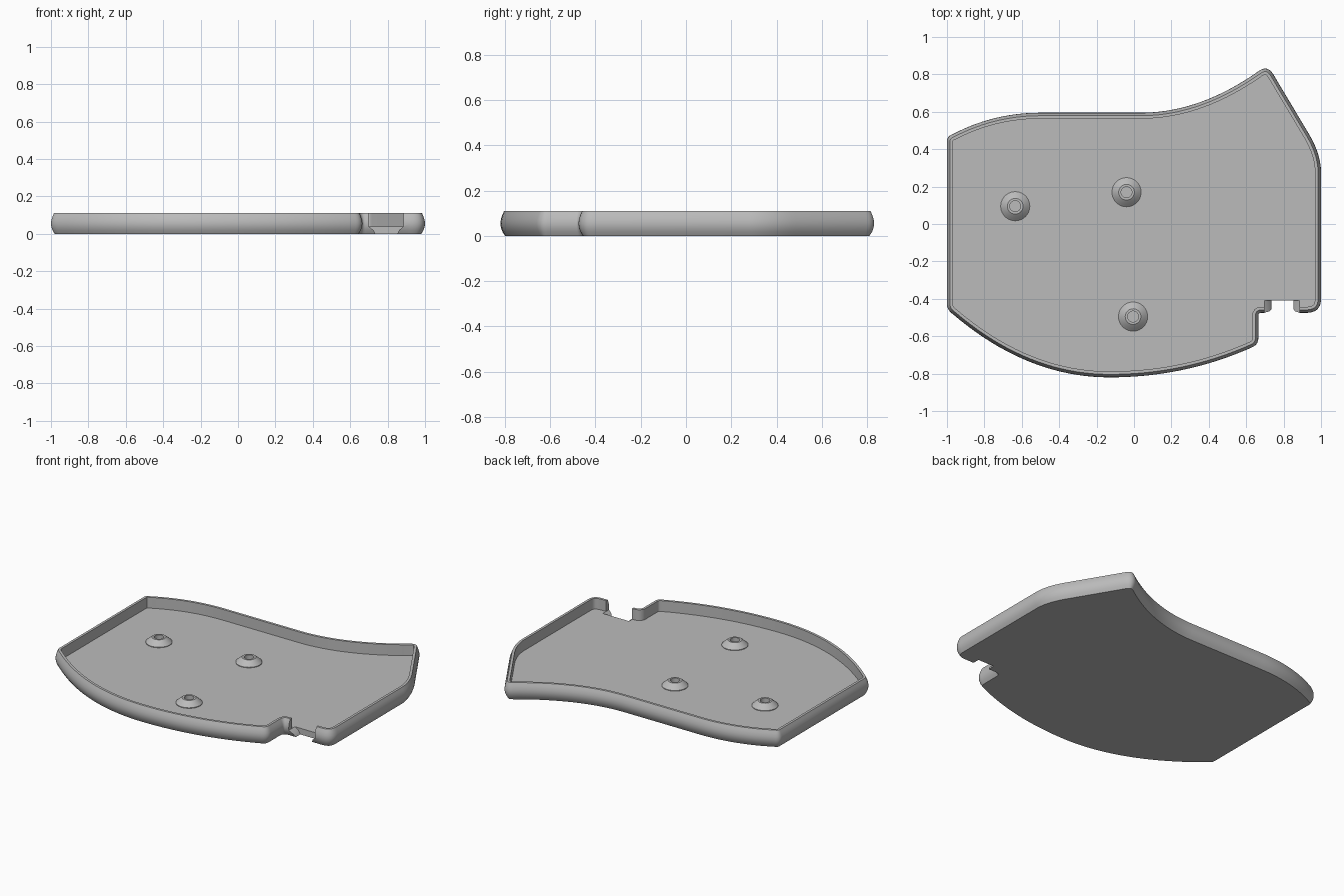
import bpy, bmesh, math
from mathutils import Vector

cube = bpy.data.objects.get("Cube")
if cube:
    bpy.data.objects.remove(cube, do_unlink=True)

grey = bpy.data.materials.new("plain grey")
grey.use_nodes = True
colour = (0.5, 0.5, 0.5, 1)
grey.diffuse_color = colour
grey.node_tree.nodes["Principled BSDF"].inputs["Base Color"].default_value = colour


def make_object(name, bm):
    bmesh.ops.recalc_face_normals(bm, faces=bm.faces)
    mesh = bpy.data.meshes.new(name)
    bm.to_mesh(mesh)
    bm.free()
    mesh.materials.append(grey)
    ob = bpy.data.objects.new(name, mesh)
    bpy.context.collection.objects.link(ob)
    return ob


def smooth(ob):
    bpy.ops.object.select_all(action="DESELECT")
    ob.select_set(True)
    bpy.context.view_layer.objects.active = ob
    bpy.ops.object.shade_smooth_by_angle(angle=math.radians(32))


def loft(bm, rings, cap_first=True, cap_last=True):
    loops = [[bm.verts.new(p) for p in ring] for ring in rings]
    n = len(loops[0])
    for a, b in zip(loops, loops[1:]):
        for i in range(n):
            j = (i + 1) % n
            bm.faces.new((a[i], a[j], b[j], b[i]))
    if cap_first:
        bm.faces.new(loops[0])
    if cap_last:
        bm.faces.new(loops[-1])


# Tray outline, clockwise: curved pieces joined by straight runs (start, control, end, steps)
CURVES = [
    ((-1, 0.44), (-1, 0.47), (-0.97, 0.48), 6),
    ((-0.97, 0.48), (-0.75, 0.595), (-0.5, 0.595), 14),
    ((0.05, 0.595), (0.36, 0.6), (0.67, 0.82), 16),
    ((0.67, 0.82), (0.715, 0.85), (0.745, 0.8), 8),
    ((0.93, 0.49), (0.998, 0.38), (1, 0.28), 10),
    ((1, -0.4), (1, -0.475), (0.92, -0.475), 10),
    ((0.68, -0.475), (0.665, -0.475), (0.665, -0.49), 4),
    ((0.665, -0.61), (0.665, -0.645), (0.63, -0.66), 6),
    ((0.63, -0.66), (0.27, -0.82), (-0.13, -0.82), 16),
    ((-0.13, -0.82), (-0.57, -0.82), (-0.965, -0.485), 20),
    ((-0.965, -0.485), (-1, -0.46), (-1, -0.43), 6),
]
outline = []
for start, control, end, steps in CURVES:
    a, b, c = Vector(start), Vector(control), Vector(end)
    for k in range(steps + 1):
        t = k / steps
        p = a * (1 - t) ** 2 + b * 2 * t * (1 - t) + c * t * t
        if not outline or (p - outline[-1]).length > 1e-4:
            outline.append(p)


def inset(distance, z):
    ring = []
    for i, p in enumerate(outline):
        d1 = (p - outline[i - 1]).normalized()
        d2 = (outline[(i + 1) % len(outline)] - p).normalized()
        n1, n2 = Vector((d1.y, -d1.x)), Vector((d2.y, -d2.x))
        q = p + (n1 + n2) * distance / (1 + n1.dot(n2))
        ring.append((q.x, q.y, z))
    return ring


# Tray shell: bulged outer wall, flat rim, inner wall and floor
FLOOR, TOP = 0.04, 0.11
PROFILE = [(0.02, 0), (0.009, 0.018), (0.002, 0.037), (0, 0.055), (0.002, 0.073),
           (0.008, 0.092), (0.016, TOP), (0.032, TOP), (0.032, FLOOR)]
bm = bmesh.new()
loft(bm, [inset(d, z) for d, z in PROFILE])
tray = make_object("tray", bm)

# Cable notch: flared at the bottom, straight above the floor
section = [(0.74, -0.02), (0.735, 0), (0.725, 0.02), (0.697, FLOOR), (0.697, 0.2),
           (0.885, 0.2), (0.885, FLOOR), (0.862, 0.02), (0.852, 0), (0.847, -0.02)]
bm = bmesh.new()
loft(bm, [[(x, y, z) for x, z in section] for y in (-0.6, -0.41)])
cutter = make_object("notch_cutter", bm)
cutter.hide_render = True
cut = tray.modifiers.new("notch", "BOOLEAN")
cut.operation = "DIFFERENCE"
cut.solver = "EXACT"
cut.object = cutter
bpy.context.view_layer.objects.active = tray
bpy.ops.object.modifier_apply(modifier=cut.name)
bpy.data.objects.remove(cutter, do_unlink=True)
smooth(tray)

# Screw bosses: domed collars with a central hole
BOSS = [(0.078, FLOOR - 0.002), (0.078, FLOOR + 0.004), (0.066, 0.055), (0.053, 0.067),
        (0.042, 0.075), (0.029, 0.075), (0.029, FLOOR + 0.003)]
for name, cx, cy in (("left_boss", -0.04, 0.17), ("right_boss", -0.635, 0.095),
                     ("front_boss", -0.005, -0.495)):
    bm = bmesh.new()
    angles = [math.tau * k / 40 for k in range(40)]
    loft(bm, [[(cx + r * math.cos(a), cy + r * math.sin(a), z) for a in angles]
              for r, z in BOSS])
    smooth(make_object(name, bm))
